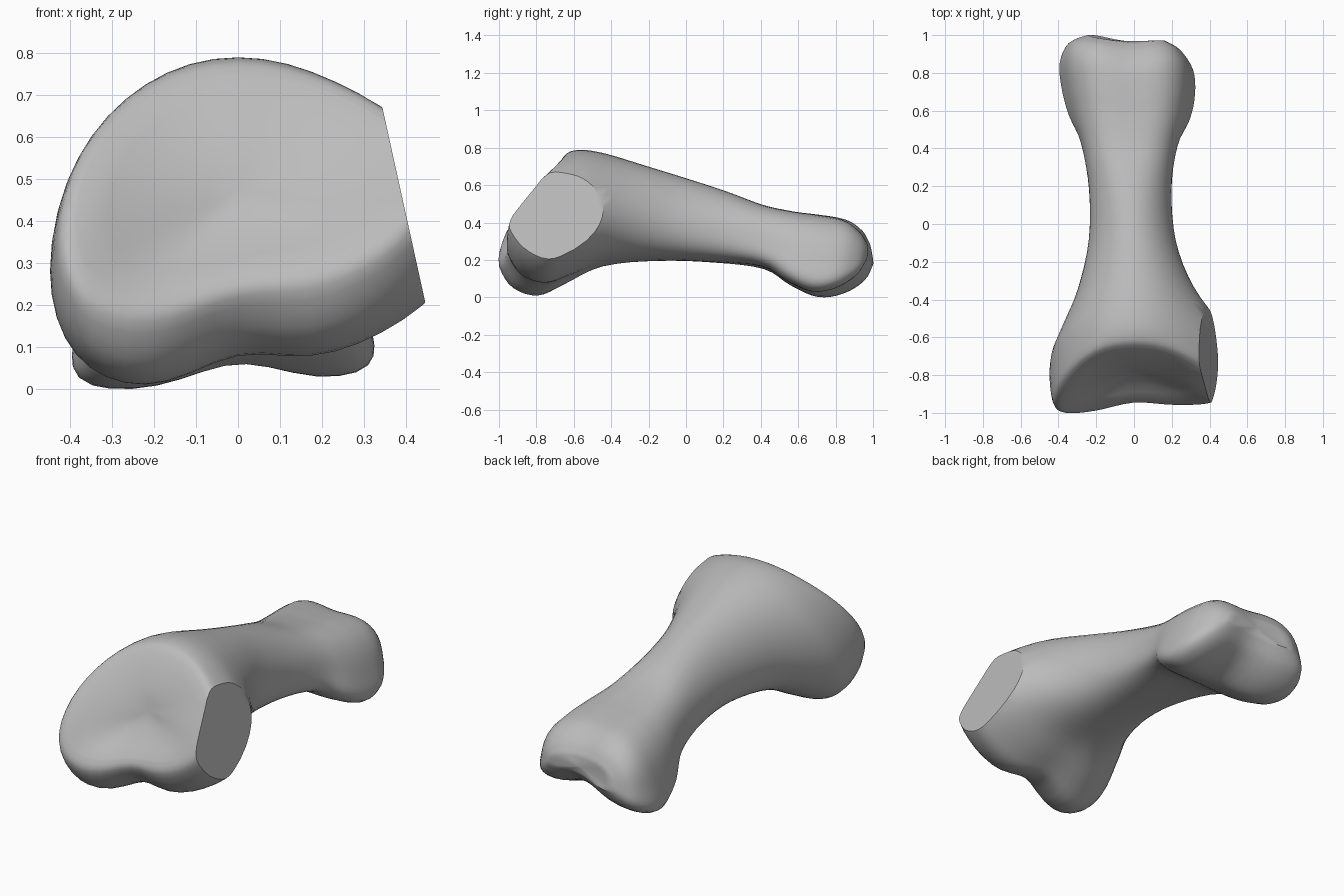
import bpy
import bmesh
from math import cos, sin, exp, tau
from mathutils import Vector

SIDES = 48
STEPS = 4

# Slanted cross-sections from the front joint to the back joint:
# top y, top z, bottom y, bottom z, half width, centre x, taper, notch, bulge
STATIONS = [
    (-.66, .745, -.955, .25, .385, 0, 0, .02, .08),
    (-.625, .775, -.98, .18, .425, 0, 0, .035, .08),
    (-.56, .785, -.915, .065, .445, 0, 0, .05, .06),
    (-.48, .775, -.79, .02, .44, 0, 0, .055, .03),
    (-.38, .75, -.66, .07, .385, 0, 0, .04, .01),
    (-.22, .7, -.45, .165, .3, 0, 0, .01, 0),
    (0, .632, -.15, .195, .23, -.01, 0, 0, 0),
    (.22, .56, .15, .185, .218, -.02, .03, 0, 0),
    (.42, .49, .41, .15, .25, -.025, .1, .01, 0),
    (.6, .455, .55, .065, .305, -.025, .16, .03, 0),
    (.73, .44, .69, .005, .335, -.03, .17, .05, 0),
    (.87, .415, .82, .025, .335, -.04, .17, .05, 0),
    (.95, .36, .93, .09, .285, -.05, .14, .04, 0),
    (.985, .3, .985, .17, .2, -.04, .1, .03, 0),
]


def blend(a, b, c, d, t):
    """Smooth spline value between b and c."""
    return b + .5 * t * (c - a + t * (2 * a - 5 * b + 4 * c - d
                                      + t * (3 * (b - c) + d - a)))


def all_sections():
    last = len(STATIONS) - 1
    for i in range(last):
        near = [STATIONS[min(max(i + k, 0), last)] for k in (-1, 0, 1, 2)]
        for step in range(STEPS):
            yield [blend(*column, step / STEPS) for column in zip(*near)]
    yield STATIONS[-1]


def section_points(section):
    """One rounded ring, widest low down, with two lobes below."""
    top_y, top_z, low_y, low_z, width, centre, taper, notch, bulge = section
    power = 2 + 8 * taper
    points = []
    for k in range(SIDES):
        c, s = cos(tau * k / SIDES), sin(tau * k / SIDES)
        r = (abs(c) ** power + abs(s) ** power) ** (-1 / power)
        across, up = r * c, r * s
        v = ((up + 1) / 2) ** 1.35
        x = centre + width * across * (1 - taper * up)
        y = low_y + (top_y - low_y) * v - bulge * abs(across) ** 3
        z = low_z + (top_z - low_z) * v
        # The right side reaches further out and lower at both joints
        groove = notch * exp(-(x / .15) ** 2)
        z += (groove + (.05 + .17 * max(-y, 0)) * x) * (1 - v)
        y += groove * (1 - v) if y < 0 else -groove
        y -= .08 * x * y * (1 - v)
        # Swelling on the left, where the facet is broken off
        x += .1 * max(across, 0) ** 3 * exp(-((y + .65) / .25) ** 2)
        points.append(Vector((x, y, z)))
    return points


def dish(rim, centre, scale):
    """Rim shrunk towards a centre, curving gently into the hollow."""
    points = []
    for p in rim:
        q = centre + (p - centre) * scale
        q.y = centre.y + (p.y - centre.y) * scale ** 1.5
        points.append(q)
    return points


# Rings of the whole shaft, with hollow joint faces at both ends
body = [section_points(s) for s in all_sections()]
front_centre = Vector((0, -.785, .47))
back_centre = Vector((-.03, .965, .24))
scales = (.2, .4, .6, .8)
rings = [dish(body[0], front_centre, k) for k in scales] + body
rings += [dish(body[-1], back_centre, k) for k in reversed(scales)]

bm = bmesh.new()
loops = [[bm.verts.new(p) for p in ring] for ring in rings]
for one, two in zip(loops, loops[1:]):
    for k in range(SIDES):
        n = (k + 1) % SIDES
        bm.faces.new((one[k], one[n], two[n], two[k]))
for loop, centre in ((loops[0], front_centre), (loops[-1], back_centre)):
    tip = bm.verts.new(centre)
    for k in range(SIDES):
        bm.faces.new((loop[k], loop[(k + 1) % SIDES], tip))

# Flat broken facet on the left of the front joint
cut = bmesh.ops.bisect_plane(
    bm, geom=bm.verts[:] + bm.edges[:] + bm.faces[:],
    plane_co=(.49, 0, 0), plane_no=(1, 0, .22), clear_outer=True)
rim_edges = [e for e in cut["geom_cut"] if isinstance(e, bmesh.types.BMEdge)]
bmesh.ops.holes_fill(bm, edges=rim_edges, sides=0)
bmesh.ops.recalc_face_normals(bm, faces=bm.faces[:])

# Rest on the ground, centred along its length
ys = [v.co.y for v in bm.verts]
ground = min(v.co.z for v in bm.verts)
bmesh.ops.translate(bm, verts=bm.verts[:],
                    vec=(0, -(max(ys) + min(ys)) / 2, -ground))

cube = bpy.data.objects.get("Cube")
if cube:
    bpy.data.objects.remove(cube, do_unlink=True)

mesh = bpy.data.meshes.new("toe_bone")
bm.to_mesh(mesh)
bm.free()
bone = bpy.data.objects.new("toe_bone", mesh)
bpy.context.collection.objects.link(bone)

# Plain grey surface
grey = bpy.data.materials.new("bone_grey")
grey.use_nodes = True
colour = (.5, .5, .5, 1)
grey.diffuse_color = colour
grey.node_tree.nodes["Principled BSDF"].inputs["Base Color"].default_value = colour
mesh.materials.append(grey)

bpy.ops.object.select_all(action='DESELECT')
bone.select_set(True)
bpy.context.view_layer.objects.active = bone
bpy.ops.object.shade_smooth_by_angle(angle=.6)
